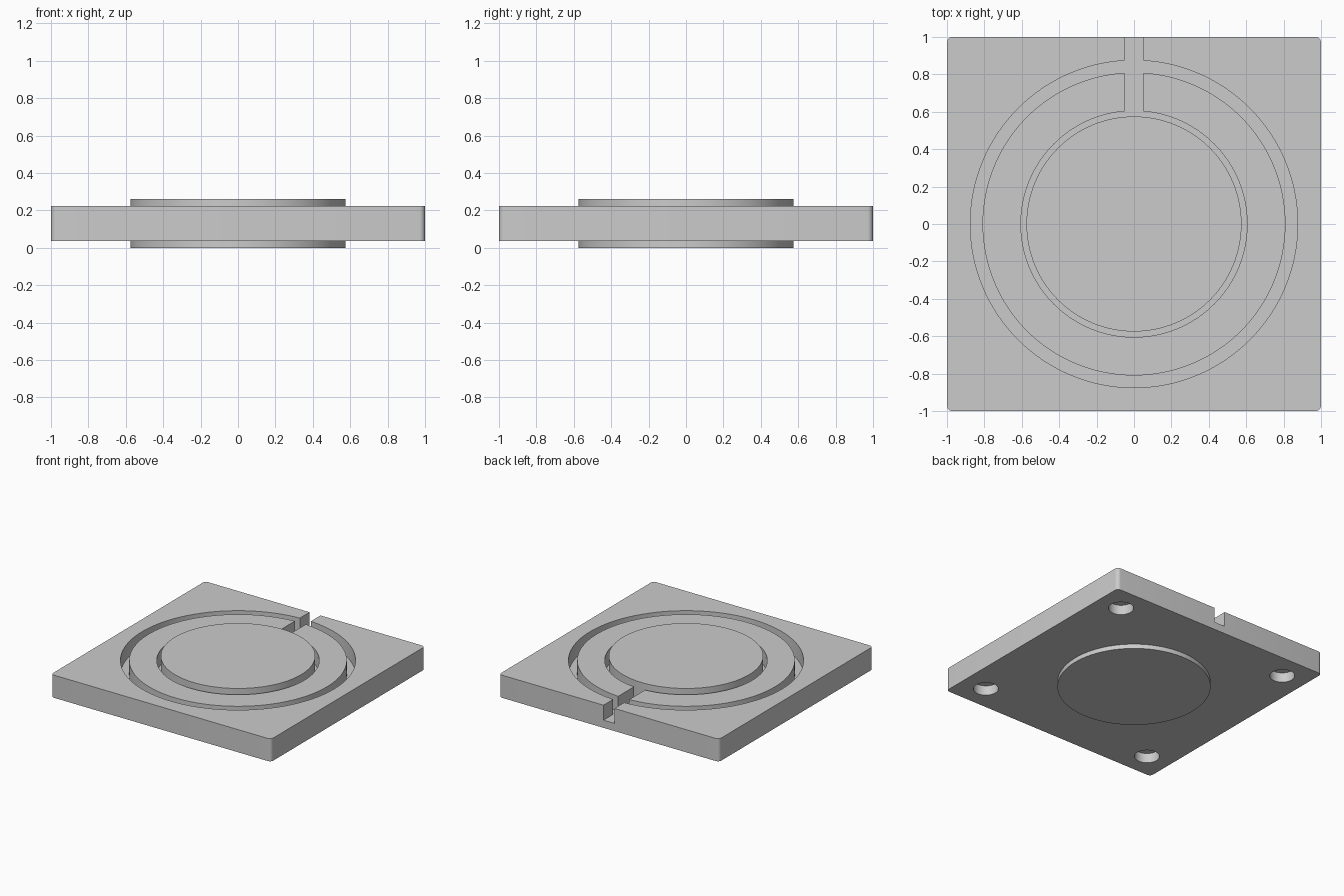
import bpy, bmesh, math

if "Cube" in bpy.data.objects:
    bpy.data.objects.remove(bpy.data.objects["Cube"])

grey = bpy.data.materials.new("light_grey")
grey.diffuse_color = (0.6, 0.6, 0.6, 1)
grey.use_nodes = True
grey.node_tree.nodes["Principled BSDF"].inputs["Base Color"].default_value = grey.diffuse_color

Z0, Z1, TOP = 0.037, 0.223, 0.26   # plate bottom, plate top, disc top
FLOOR = 0.10                       # floor height of the grooves
SEG = 128


def finish(name, bm):
    bmesh.ops.recalc_face_normals(bm, faces=bm.faces)
    me = bpy.data.meshes.new(name)
    bm.to_mesh(me)
    bm.free()
    me.materials.append(grey)
    ob = bpy.data.objects.new(name, me)
    bpy.context.collection.objects.link(ob)
    return ob


def prism(name, pts, z0, z1):
    """Extrude a flat outline between two heights."""
    bm = bmesh.new()
    face = bm.faces.new([bm.verts.new((x, y, z0)) for x, y in pts])
    up = bmesh.ops.extrude_face_region(bm, geom=[face])["geom"]
    bmesh.ops.translate(bm, vec=(0, 0, z1 - z0),
                        verts=[v for v in up if isinstance(v, bmesh.types.BMVert)])
    return finish(name, bm)


def circle(r, n=SEG, cx=0, cy=0):
    return [(cx + r * math.cos(2 * math.pi * i / n),
             cy + r * math.sin(2 * math.pi * i / n)) for i in range(n)]


def ring(name, r0, r1, z0, z1):
    """Closed rectangular-section ring."""
    bm = bmesh.new()
    loops = [[bm.verts.new((x, y, z)) for x, y in circle(r)]
             for r, z in ((r0, z0), (r1, z0), (r1, z1), (r0, z1))]
    for a, b in zip(loops, loops[1:] + loops[:1]):
        for i in range(SEG):
            j = (i + 1) % SEG
            bm.faces.new((a[i], a[j], b[j], b[i]))
    return finish(name, bm)


def cut(target, cutter):
    mod = target.modifiers.new("cut", "BOOLEAN")
    mod.operation = "DIFFERENCE"
    mod.solver = "EXACT"
    mod.object = cutter
    bpy.context.view_layer.objects.active = target
    bpy.ops.object.modifier_apply(modifier=mod.name)
    bpy.data.objects.remove(cutter)


# square plate with small rounded corners
R = 0.03
outline = []
for k, (sx, sy) in enumerate(((1, 1), (-1, 1), (-1, -1), (1, -1))):
    for i in range(7):
        a = math.pi / 2 * (k + i / 6)
        outline.append((sx * (1 - R) + R * math.cos(a),
                        sy * (1 - R) + R * math.sin(a)))
plate = prism("base_plate", outline, Z0, Z1)

# recess around the disc, outer ring groove, and slot to the back edge
cut(plate, prism("recess_cutter", circle(0.605), FLOOR, 0.4))
cut(plate, ring("groove_cutter", 0.81, 0.875, FLOOR, 0.4))
cut(plate, prism("slot_cutter", [(-0.05, 0.5), (0.05, 0.5), (0.05, 1.1), (-0.05, 1.1)],
                 FLOOR, 0.4))

# blind round holes under the corners
for sx in (-1, 1):
    for sy in (-1, 1):
        cut(plate, prism("hole_cutter", circle(0.094, 48, 0.79 * sx, 0.79 * sy),
                         -0.1, Z0 + 0.08))

# central disc standing proud on both sides
disc = prism("centre_disc", circle(0.575), 0, TOP)

for ob in (plate, disc):
    bpy.ops.object.select_all(action="DESELECT")
    ob.select_set(True)
    bpy.context.view_layer.objects.active = ob
    bpy.ops.object.shade_smooth_by_angle(angle=math.radians(30))
